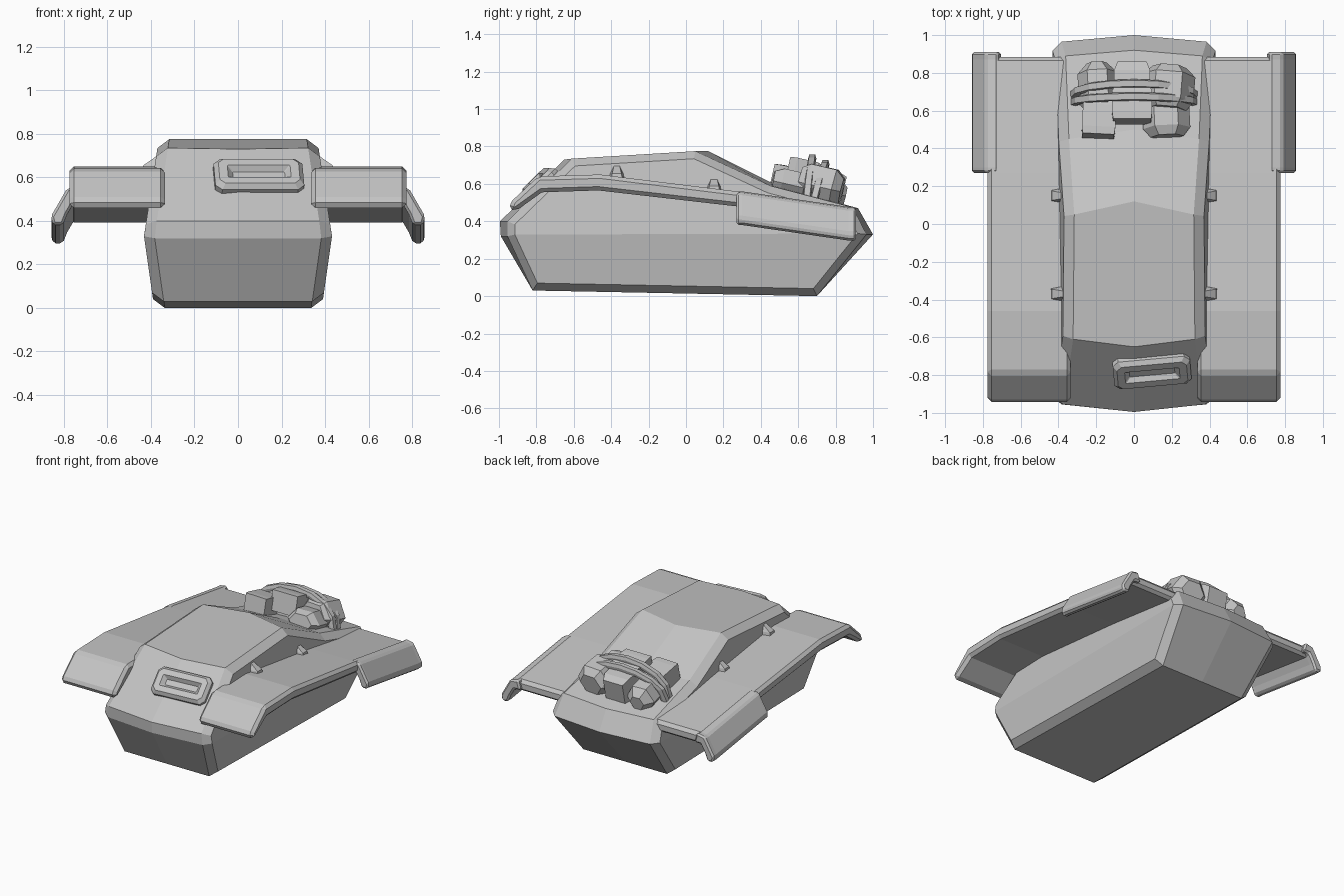
import bpy, bmesh, math
from mathutils import Matrix, Vector

if "Cube" in bpy.data.objects:
    bpy.data.objects.remove(bpy.data.objects["Cube"])

grey = bpy.data.materials.new("armour grey")
grey.diffuse_color = (0.55, 0.55, 0.55, 1)
grey.use_nodes = True
grey.node_tree.nodes["Principled BSDF"].inputs["Base Color"].default_value = grey.diffuse_color


def loft(name, rings, split=None, matrix=None, bevel=0, closed=False):
    """Skin a list of closed rings; split=(a, b) cuts each end cap along a crease."""
    bm = bmesh.new()
    vs = [[bm.verts.new(p) for p in r] for r in rings]
    n = len(rings[0])
    for a, b in zip(vs, vs[1:]):
        for i in range(n):
            bm.faces.new((a[i], a[(i + 1) % n], b[(i + 1) % n], b[i]))
    for r in (vs[0], vs[-1]):
        if split:
            i, j = split
            bm.faces.new(r[i:j + 1])
            bm.faces.new(r[j:] + r[:i + 1])
        else:
            bm.faces.new(r)
    bmesh.ops.recalc_face_normals(bm, faces=bm.faces)
    me = bpy.data.meshes.new(name)
    bm.to_mesh(me)
    bm.free()
    me.materials.append(grey)
    ob = bpy.data.objects.new(name, me)
    bpy.context.collection.objects.link(ob)
    if matrix:
        ob.matrix_world = matrix
    if bevel:
        m = ob.modifiers.new("chamfer", 'BEVEL')
        m.width, m.segments, m.limit_method = bevel, 1, 'ANGLE'
        m.angle_limit = math.radians(35)
    return ob


def inset(pts, t):
    """Mitred inset of a clockwise outline."""
    P = [Vector(p) for p in pts]
    out = []
    for i, p in enumerate(P):
        d1 = (p - P[i - 1]).normalized()
        d2 = (P[(i + 1) % len(P)] - p).normalized()
        n1, n2 = Vector((d1.y, -d1.x)), Vector((d2.y, -d2.x))
        out.append(p + (n1 + n2) * t / (1 + n1.dot(n2)))
    return out


# Hull: centre profile (slightly pointed ends), edge profile, inset side profile
centre = [(-.82, .03), (-.99, .32), (-.995, .40), (-.65, .73), (.12, .775),
          (.50, .585), (.92, .47), (1.0, .33), (.70, 0)]
edge = [(-.82, .03), (-.955, .32), (-.955, .40), (-.61, .735), (.05, .775),
        (.45, .59), (.89, .475), (.965, .33), (.70, 0)]


def width(z):
    return .385 + .047 * z / .33 if z < .33 else .432 - .067 * (z - .33) / .44


def hull_ring(pts, s, cut):
    return [(s * (width(z) - cut), y, z) for y, z in pts]


side = inset(edge, .04)
loft("hull", [hull_ring(side, -1, 0), hull_ring(edge, -1, .048),
              [(0, y, z) for y, z in centre],
              hull_ring(edge, 1, .048), hull_ring(side, 1, 0)], split=(1, 7))

# Fenders, rear side flaps and small gussets, mirrored
fender = [(-.95, .465), (-.93, .51), (-.79, .64), (-.46, .65), (.27, .56),
          (.885, .47), (.885, .39), (.27, .48), (-.47, .565), (-.77, .555), (-.91, .455)]
flap = [(.72, .562), (.785, .55), (.86, .42), (.85, .38), (.805, .38),
        (.785, .43), (.75, .49), (.70, .49)]
for s, label in ((1, "right"), (-1, "left")):
    loft(label + "_fender", [[(s * x, y, z) for y, z in fender] for x in (.335, .775)],
         bevel=.022)
    loft(label + "_rear_flap", [[(s * x, y, z + dz) for x, z in flap]
                                for y, dz in ((.27, 0), (.30, 0), (.87, -.083), (.91, -.083))],
         bevel=.012)
    for i, (y, z) in enumerate(((-.37, .625), (.15, .56))):
        loft(f"{label}_gusset_{i + 1}",
             [[(s * .33, y - .05, z), (s * .44, y - .03, z), (s * .44, y + .03, z), (s * .33, y + .05, z)],
              [(s * .33, y - .045, z + .03), (s * .435, y - .025, z + .03),
               (s * .435, y + .025, z + .03), (s * .33, y + .045, z + .03)],
              [(s * .33, y - .02, z + .075), (s * .375, y - .015, z + .072),
               (s * .375, y + .015, z + .072), (s * .33, y + .02, z + .075)]])


# Vision slot on the front slope: cut-corner frame with a recess
def frame_ring(w, h, c, z):
    return [(w - c, -h, z), (w, -h + c, z), (w, h - c, z), (w - c, h, z),
            (-w + c, h, z), (-w, h - c, z), (-w, -h + c, z), (-w + c, -h, z)]


loft("vision_slot",
     [frame_ring(.205, .10, .03, -.03), frame_ring(.205, .10, .03, .018),
      frame_ring(.185, .08, .025, .04), frame_ring(.145, .04, .004, .04),
      frame_ring(.12, .02, .004, .015)],
     matrix=Matrix.Translation((.095, -.775, .60)) @ Matrix.Rotation(.09, 4, 'Z')
     @ Matrix.Rotation(math.radians(44), 4, 'X'))


# Stowed bags on the rear deck: tapered six-sided bundles along y
def bag(name, loc, rx, rz, length, yaw, sides=6, ends=.75, turn=0.0):
    rings = []
    for t, k in ((-.5, ends), (-.3, 1), (.3, 1), (.5, ends * .85)):
        rings.append([(rx * k * math.cos(turn + a * math.tau / sides), t * length,
                       rz * k * math.sin(turn + a * math.tau / sides)) for a in range(sides)])
    loft(name, rings, matrix=Matrix.Translation(loc) @ Matrix.Rotation(yaw, 4, 'Z')
         @ Matrix.Rotation(math.radians(-13), 4, 'X'))


q = math.pi / 4
bag("left_box", (-.185, .56, .615), .125, .105, .20, -.05, 4, .95, q)
bag("left_bag", (-.19, .72, .565), .105, .105, .27, .06, 6, .6)
bag("middle_box", (-.01, .635, .655), .15, .105, .19, .0, 4, .95, q)
bag("middle_bag", (-.01, .72, .59), .135, .135, .25, 0, 4, .95, q)
bag("right_bag", (.17, .575, .59), .125, .09, .23, .05, 6, .7)
bag("right_box", (.18, .72, .585), .14, .125, .23, -.08, 6, .75)

# Two straps arching over the bags
for i, (y0, bow, top) in enumerate(((.645, .03, .735), (.685, .06, .705))):
    rings = []
    for k in range(9):
        a = math.pi * k / 8
        c, h = -math.cos(a), math.sin(a)
        x, y, z = .315 * c, y0 + bow * h, .52 + (top - .52) * h ** .8
        ux, uz = c, max(h, .15)
        rings.append([(x + ux * u, y + v, z + uz * u)
                      for u, v in ((0, -.022), (.022, -.016), (.022, .016), (0, .022),
                                   (-.02, .018), (-.02, -.018))])
    loft(f"strap_{i + 1}", rings)
